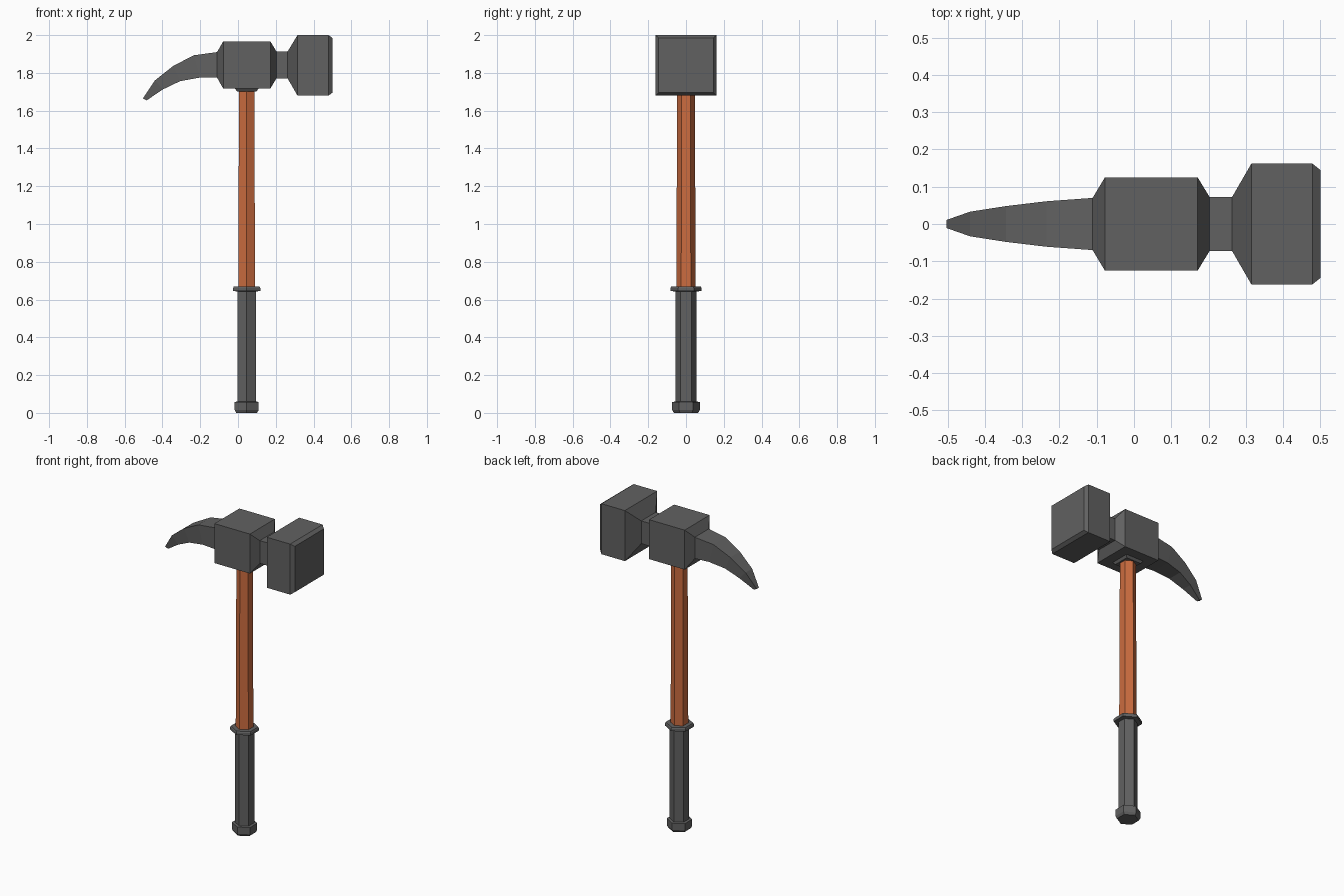
import bpy, math

if "Cube" in bpy.data.objects:
    bpy.data.objects.remove(bpy.data.objects["Cube"])

CX = 0.046  # handle axis


def material(name, rgb):
    m = bpy.data.materials.new(name)
    m.diffuse_color = (*rgb, 1)
    m.use_nodes = True
    m.node_tree.nodes["Principled BSDF"].inputs["Base Color"].default_value = m.diffuse_color
    return m


steel = material("dark_steel", (0.12, 0.12, 0.12))
wood = material("orange_wood", (0.60, 0.15, 0.05))


def loft(name, rings, mat):
    """Skin a list of equal-sized point rings and cap both ends."""
    n = len(rings[0])
    verts = [p for r in rings for p in r]
    faces = [tuple(range(n))[::-1], tuple(range(len(verts) - n, len(verts)))]
    for k in range(len(rings) - 1):
        a, b = k * n, (k + 1) * n
        faces += [(a + i, a + (i + 1) % n, b + (i + 1) % n, b + i) for i in range(n)]
    me = bpy.data.meshes.new(name)
    me.from_pydata(verts, [], faces)
    me.materials.append(mat)
    ob = bpy.data.objects.new(name, me)
    bpy.context.collection.objects.link(ob)
    return ob


def hexagon(z, r):
    # corners point along +y and -y
    return [(CX + r * math.cos(math.radians(30 + 60 * i)),
             r * math.sin(math.radians(30 + 60 * i)), z) for i in range(6)]


def square(z, h):
    return [(CX + h, -h, z), (CX + h, h, z), (CX - h, h, z), (CX - h, -h, z)]


def section(xt, zt, xb, zb, w):
    # slice across the head: top edge, bottom edge, half width
    return [(xt, -w, zt), (xt, w, zt), (xb, w, zb), (xb, -w, zb)]


# Head: claw spike, central block, neck, striking face
head = [
    (-0.503, 1.665, -0.483, 1.655, 0.011),
    (-0.440, 1.760, -0.397, 1.713, 0.033),
    (-0.344, 1.836, -0.307, 1.756, 0.048),
    (-0.235, 1.893, -0.203, 1.775, 0.061),
    (-0.111, 1.910, -0.111, 1.775, 0.070),
]
for x, top, bottom, w in [
    (-0.078, 1.967, 1.717, 0.125), (0.171, 1.967, 1.717, 0.125),
    (0.203, 1.914, 1.770, 0.072), (0.263, 1.914, 1.770, 0.072),
    (0.315, 2.000, 1.680, 0.162), (0.479, 2.000, 1.680, 0.162),
    (0.500, 1.985, 1.695, 0.145),
]:
    head.append((x, top, x, bottom, w))
loft("hammer_head", [section(*s) for s in head], steel)

# Collar under the head
loft("head_collar", [square(1.702, 0.052), square(1.720, 0.064)], steel)

# Wooden shaft, slightly tapered
loft("shaft", [hexagon(0.66, 0.051), hexagon(1.71, 0.047)], wood)

# Grip with pommel and flange
grip = [(0, 0.064), (0.015, 0.073), (0.058, 0.073), (0.06, 0.056),
        (0.643, 0.056), (0.645, 0.083), (0.660, 0.083), (0.668, 0.079)]
loft("grip", [hexagon(z, r) for z, r in grip], steel)
